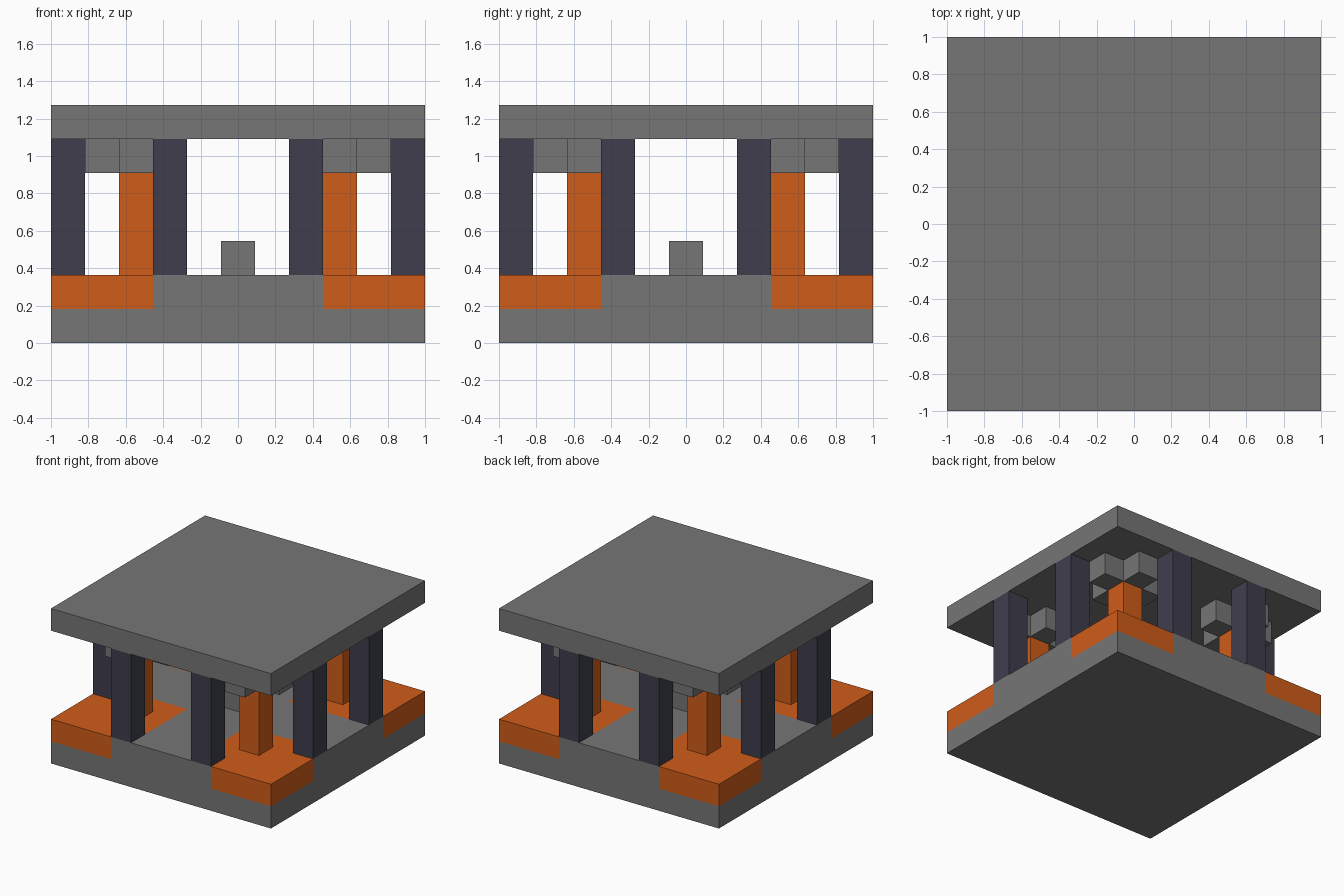
import bpy
import bmesh

U = 2 / 11  # one building block

cube = bpy.data.objects.get("Cube")
if cube:
    bpy.data.objects.remove(cube, do_unlink=True)


def material(name, colour):
    mat = bpy.data.materials.new(name)
    mat.use_nodes = True
    mat.diffuse_color = (*colour, 1)
    bsdf = next(n for n in mat.node_tree.nodes if n.type == 'BSDF_PRINCIPLED')
    bsdf.inputs["Base Color"].default_value = (*colour, 1)
    return mat


stone = material("grey stone", (0.181, 0.181, 0.181))
copper = material("orange copper", (0.631, 0.107, 0.01))
slate = material("dark slate", (0.05, 0.048, 0.074))


def prism(name, outline, low, high, mat):
    """Extrude an outline, given in blocks from the centre, between two levels."""
    bm = bmesh.new()
    face = bm.faces.new([bm.verts.new((x * U, y * U, low * U)) for x, y in outline])
    top = bmesh.ops.extrude_face_region(bm, geom=[face])
    moved = [v for v in top["geom"] if isinstance(v, bmesh.types.BMVert)]
    bmesh.ops.translate(bm, verts=moved, vec=(0, 0, (high - low) * U))
    bmesh.ops.recalc_face_normals(bm, faces=bm.faces)
    mesh = bpy.data.meshes.new(name)
    bm.to_mesh(mesh)
    bm.free()
    mesh.materials.append(mat)
    obj = bpy.data.objects.new(name, mesh)
    bpy.context.collection.objects.link(obj)


def square(x, y, half):
    return [(x - half, y - half), (x + half, y - half),
            (x + half, y + half), (x - half, y + half)]


def quarter_turns(points):
    """Repeat one quarter of an outline around the centre."""
    outline = []
    for _ in range(4):
        outline += points
        points = [(-y, x) for x, y in points]
    return outline


# Base slab, stepped floor and roof
prism("base_slab", square(0, 0, 5.5), 0, 1, stone)
floor_quarter = [(5.5, 2.5), (4.5, 2.5), (4.5, 1.5), (1.5, 1.5),
                 (1.5, 4.5), (2.5, 4.5), (2.5, 5.5)]
prism("floor", quarter_turns(floor_quarter), 1, 2, stone)
prism("roof_slab", square(0, 0, 5.5), 6, 7, stone)

# Block in the middle of the floor
prism("centre_block", square(0, 0, 0.5), 2, 3, stone)

# Corner pads, posts, cross brackets and edge columns
pad = floor_quarter + [(5.5, 5.5)]
bracket = [(x + 3, y + 3) for x, y in
           quarter_turns([(1.5, -0.5), (1.5, 0.5), (0.5, 0.5)])]

for side, sx in (("left", 1), ("right", -1)):
    for end, sy in (("front", -1), ("back", 1)):
        def place(points):
            return [(x * sx, y * sy) for x, y in points]

        tag = f"{end}_{side}"
        prism(f"corner_pad_{tag}", place(pad), 1, 2, copper)
        prism(f"post_{tag}", place(square(3, 3, 0.5)), 2, 5, copper)
        prism(f"bracket_{tag}", place(bracket), 5, 6, stone)
        prism(f"{end}_column_{side}", place(square(2, 5, 0.5)), 2, 6, slate)
        prism(f"{side}_column_{end}", place(square(5, 2, 0.5)), 2, 6, slate)
